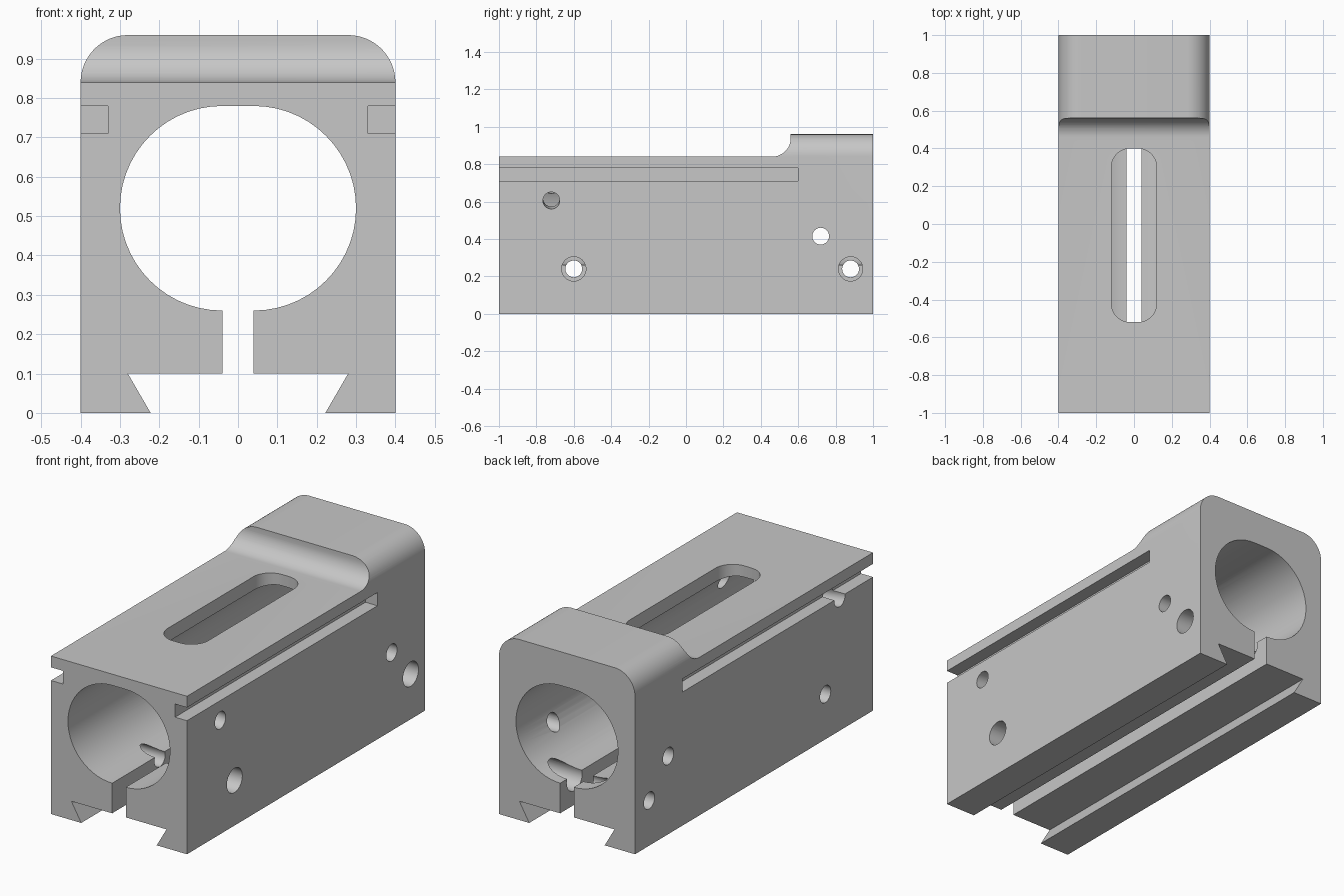
import bpy, bmesh
from math import sin, cos, pi, radians, atan2
from mathutils import Matrix, Vector

if "Cube" in bpy.data.objects:
    bpy.data.objects.remove(bpy.data.objects["Cube"], do_unlink=True)

grey = bpy.data.materials.new("grey_metal")
grey.use_nodes = True
colour = (0.57, 0.57, 0.57, 1)
grey.diffuse_color = colour
grey.node_tree.nodes["Principled BSDF"].inputs["Base Color"].default_value = colour


def arc(cu, cv, r, start, end, n=16):
    angles = [radians(start + (end - start) * i / n) for i in range(n + 1)]
    return [(cu + r * cos(a), cv + r * sin(a)) for a in angles]


def prism(name, outline, axis, lo, hi):
    """Extrude a 2D outline along x, y or z."""
    place = {"x": lambda u, v, d: (d, u, v),
             "y": lambda u, v, d: (u, d, v),
             "z": lambda u, v, d: (u, v, d)}[axis]
    bm = bmesh.new()
    face = bm.faces.new([bm.verts.new(place(u, v, lo)) for u, v in outline])
    new = bmesh.ops.extrude_face_region(bm, geom=[face])["geom"]
    verts = [g for g in new if isinstance(g, bmesh.types.BMVert)]
    bmesh.ops.translate(bm, verts=verts, vec=place(0, 0, hi - lo))
    return finish(name, bm)


def rod(name, start, end, r):
    """Cylinder between two points."""
    a, b = Vector(start), Vector(end)
    turn = (b - a).to_track_quat("Z", "Y").to_matrix().to_4x4()
    bm = bmesh.new()
    bmesh.ops.create_cone(bm, cap_ends=True, segments=32, radius1=r, radius2=r,
                          depth=(b - a).length,
                          matrix=Matrix.Translation((a + b) / 2) @ turn)
    return finish(name, bm)


def finish(name, bm):
    bmesh.ops.recalc_face_normals(bm, faces=bm.faces)
    mesh = bpy.data.meshes.new(name)
    bm.to_mesh(mesh)
    bm.free()
    mesh.materials.append(grey)
    obj = bpy.data.objects.new(name, mesh)
    bpy.context.collection.objects.link(obj)
    return obj


def combine(target, tool, operation="DIFFERENCE"):
    mod = target.modifiers.new(tool.name, "BOOLEAN")
    mod.operation, mod.solver, mod.object = operation, "EXACT", tool
    bpy.context.view_layer.objects.active = target
    bpy.ops.object.modifier_apply(modifier=mod.name)
    bpy.data.objects.remove(tool, do_unlink=True)


# Housing section: rounded top, oval bore, clamp gap and dovetail
section = [(-0.222, 0), (-0.28, 0.1), (-0.04, 0.1)]
section += arc(-0.04, 0.52, 0.26, 270, 90, 28)
section += arc(0.04, 0.52, 0.26, 90, -90, 28)
section += [(0.04, 0.1), (0.28, 0.1), (0.222, 0), (0.4, 0)]
section += arc(0.28, 0.84, 0.12, 0, 90)
section += arc(-0.28, 0.84, 0.12, 90, 180) + [(-0.4, 0)]
housing = prism("clamp_housing", section, "y", -1, 1)

# Lowered front deck, meeting the rear block in a concave fillet
deck = [(-1.1, 0.84)] + arc(0.46, 0.94, 0.10, -90, 0)
deck += [(0.56, 1.1), (-1.1, 1.1)]
combine(housing, prism("deck_cut", deck, "x", -0.6, 0.6))

# Side grooves
groove = [(-1.1, 0.71), (0.6, 0.71), (0.6, 0.78), (-1.1, 0.78)]
for side in (-1, 1):
    lo, hi = sorted((side * 0.33, side * 0.5))
    combine(housing, prism("groove_cut", groove, "x", lo, hi))

# Long window in the deck
window = []
for cx, cy, a in ((0.02, 0.3, 0), (-0.02, 0.3, 90),
                  (-0.02, -0.42, 180), (0.02, -0.42, 270)):
    window += arc(cx, cy, 0.1, a, a + 90, 10)
combine(housing, prism("window_cut", window, "z", 0.6, 1.2))

# Clamp screw holes with wide left halves
for y in (-0.6, 0.88):
    combine(housing, rod("screw_hole", (-0.5, y, 0.24), (0.5, y, 0.24), 0.045))
    combine(housing, rod("screw_recess", (0, y, 0.24), (0.5, y, 0.24), 0.065))

# Straight rear pin hole and tilted front pin hole
combine(housing, rod("rear_pin_hole", (-0.5, 0.72, 0.415), (0.5, 0.72, 0.415), 0.045))
combine(housing, rod("front_pin_hole", (-0.5, -0.72, 0.717), (0.5, -0.72, 0.593), 0.045))

bpy.ops.object.select_all(action="DESELECT")
housing.select_set(True)
bpy.context.view_layer.objects.active = housing
bpy.ops.object.shade_smooth_by_angle(angle=radians(30))
